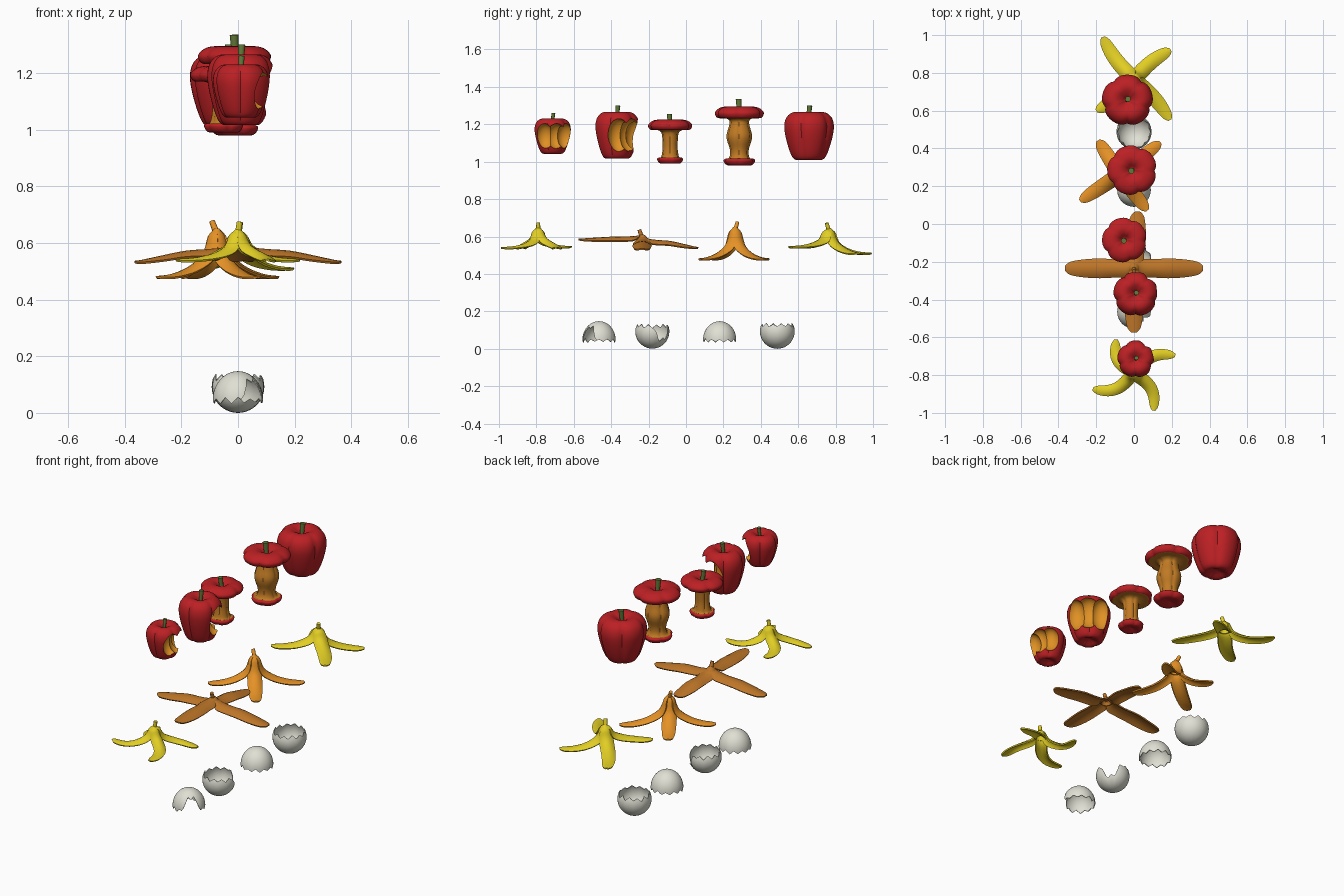
import bpy, bmesh, math, random
from mathutils import Vector

if "Cube" in bpy.data.objects:
    bpy.data.objects.remove(bpy.data.objects["Cube"])
random.seed(4)


def mat(name, r, g, b):
    m = bpy.data.materials.new(name)
    lin = [(c / 255 / 12.92) if c < 10 else ((c / 255 + 0.055) / 1.055) ** 2.4 for c in (r, g, b)]
    m.diffuse_color = (*lin, 1)
    m.use_nodes = True
    m.node_tree.nodes["Principled BSDF"].inputs["Base Color"].default_value = m.diffuse_color
    return m


RED = mat("apple red", 188, 32, 36)
FLESH = mat("bitten flesh", 224, 145, 36)
CORE = mat("core flesh", 192, 122, 36)
STEM = mat("stem green", 98, 122, 56)
YELLOW = mat("yellow peel", 226, 206, 36)
ORANGE = mat("orange peel", 230, 146, 38)
BROWN = mat("brown peel", 190, 118, 40)
SHELL = mat("eggshell white", 224, 224, 212)


def finish(bm, name, mats, thick=0.0, angle=40):
    me = bpy.data.meshes.new(name)
    bm.to_mesh(me)
    bm.free()
    ob = bpy.data.objects.new(name, me)
    bpy.context.collection.objects.link(ob)
    for m in mats:
        me.materials.append(m)
    bpy.ops.object.select_all(action='DESELECT')
    ob.select_set(True)
    bpy.context.view_layer.objects.active = ob
    if thick:
        s = ob.modifiers.new("thickness", 'SOLIDIFY')
        s.thickness, s.offset = thick, 0
        bpy.ops.object.modifier_apply(modifier=s.name)
    bpy.ops.object.shade_smooth_by_angle(angle=math.radians(angle))
    return ob


def spline(rows, n=4):
    """Catmull-Rom through rows of equal-length tuples."""
    out = []
    for i in range(len(rows) - 1):
        a, b, c, d = (rows[max(0, min(len(rows) - 1, i + k))] for k in (-1, 0, 1, 2))
        for k in range(n):
            t = k / n
            out.append(tuple(0.5 * (2 * q + (r - p) * t + (2 * p - 5 * q + 4 * r - s) * t * t
                                    + (3 * q - p - 3 * r + s) * t ** 3) for p, q, r, s in zip(a, b, c, d)))
    return out + [rows[-1]]


def lathe(bm, rows, x, y, lobe=0.0, spin=0.0, seg=50, mat_rule=None):
    rings = []
    for r, z in rows:
        if r < 1e-4:
            rings.append([bm.verts.new((x, y, z))] * seg)
            continue
        ring = []
        for k in range(seg):
            a = 2 * math.pi * k / seg
            q = r * (1 - lobe * (1 - abs(math.cos(2.5 * a))) ** 2)
            ring.append(bm.verts.new((x + q * math.cos(a + spin), y + q * math.sin(a + spin), z)))
        rings.append(ring)
    for i in range(len(rings) - 1):
        for k in range(seg):
            j = (k + 1) % seg
            vs = list(dict.fromkeys((rings[i][k], rings[i + 1][k], rings[i + 1][j], rings[i][j])))
            f = bm.faces.new(vs)
            if mat_rule:
                f.material_index = mat_rule(i)
    bmesh.ops.recalc_face_normals(bm, faces=bm.faces)


def stalk(name, base, top, r0, r1, m):
    bm = bmesh.new()
    d = Vector(top) - Vector(base)
    res = bmesh.ops.create_cone(bm, cap_ends=True, segments=12, radius1=r0, radius2=r1, depth=d.length)
    bmesh.ops.rotate(bm, verts=res['verts'], matrix=d.to_track_quat('Z', 'Y').to_matrix())
    bmesh.ops.translate(bm, verts=res['verts'], vec=(Vector(base) + Vector(top)) / 2)
    finish(bm, name, [m])


# ---- apples: whole and bitten ----
APPLE = [(0, .87), (.1, .89), (.25, .95), (.48, 1), (.72, .98), (.92, .88), (1, .72), (.96, .52),
         (.84, .28), (.7, .09), (.57, .01), (.42, 0), (.2, .05), (0, .08)]


def apple(name, x, y, R, z0, z1, stem_top, bite=None, spin=0.3):
    H = z1 - z0
    bm = bmesh.new()
    lathe(bm, [(max(0, r) * R * 1.02, z0 + z * H) for r, z in spline(APPLE)], x, y, .10, spin)
    ob = finish(bm, name, [RED, FLESH])
    stalk(name + "_stem", (x, y, z0 + .86 * H), (x + .003, y + .006, stem_top), R * .08, R * .11, STEM)
    if bite is None:
        return
    # three overlapping tooth scoops
    for off, rad in ((-42, .50), (42, .50), (0, .56)):
        a = math.radians(bite + off)
        cb = bmesh.new()
        bmesh.ops.create_uvsphere(cb, u_segments=32, v_segments=20, radius=1)
        bmesh.ops.scale(cb, vec=(R * rad, R * rad, H * .36), verts=cb.verts)
        bmesh.ops.translate(cb, vec=(x + .9 * R * math.cos(a), y + .9 * R * math.sin(a), z0 + .5 * H), verts=cb.verts)
        for f in cb.faces:
            f.material_index = 1
        cutter = finish(cb, "scoop_cutter", [RED, FLESH])
        cutter.hide_render = True
        bpy.context.view_layer.objects.active = ob
        m = ob.modifiers.new("bite", 'BOOLEAN')
        m.operation, m.solver, m.object = 'DIFFERENCE', 'EXACT', cutter
        bpy.ops.object.modifier_apply(modifier=m.name)
        bpy.data.objects.remove(cutter)
    bpy.ops.object.select_all(action='DESELECT')
    ob.select_set(True)
    bpy.ops.object.shade_smooth_by_angle(angle=math.radians(35))


apple("bitten_apple_small", .01, -.715, .097, 1.043, 1.23, 1.26, 15)
apple("bitten_apple_large", .01, -.37, .117, 1.017, 1.265, 1.30, 48)
apple("whole_apple", -.035, .655, .133, 1.01, 1.265, 1.30)


# ---- apple cores: lobed top cap, core column, bottom cap ----
def core(name, x, y, R, z0, z1, stem_top, cap, rb, foot, column):
    top = [(0, z1 - .03), (R * .12, z1 - .026), (R * .3, z1 - .008), (R * .52, z1), (R * .8, z1 - cap * .12),
           (R * .98, z1 - cap * .45), (R * .98, z1 - cap * .75), (R * .86, z1 - cap)]
    bot = [(rb * .88, z0 + foot), (rb, z0 + foot * .75), (rb * .9, z0 + foot * .25), (rb * .7, z0),
           (rb * .4, z0 + .004), (0, z0 + .012)]
    lo, hi = z0 + foot, z1 - cap
    mid = [(r, lo + (hi - lo) * f) for r, f in column]
    n, a, b = 4, len(top) - 1, len(top) + len(mid)
    rows = [(max(0, r), z) for r, z in spline(top + mid + bot, n)]
    bm = bmesh.new()
    lathe(bm, rows, x, y, .10, .6, mat_rule=lambda i: 1 if a * n <= i < b * n else 0)
    finish(bm, name, [RED, CORE])
    stalk(name + "_stem", (x, y, z1 - .035), (x - .004, y - .004, stem_top), R * .09, R * .12, STEM)


core("apple_core_small", -.05, -.085, .119, .99, 1.225, 1.255, .055, .07, .032,
     [(.07, 1.0), (.047, .9), (.041, .6), (.040, .35), (.045, .1), (.052, .0)])
core("apple_core_large", -.01, .285, .132, .98, 1.295, 1.335, .062, .085, .036,
     [(.075, 1.0), (.053, .93), (.056, .8), (.068, .6), (.066, .45), (.052, .25), (.050, .1), (.06, .0)])


# ---- fruit peels: four arched strips draped from a stem ----
# rows: fraction of reach, fraction of height, half width, sag of the edges
DRAPED = [(.03, 1, .011, .005), (.10, .88, .027, .012), (.155, .62, .037, .02), (.24, .42, .038, .022),
          (.45, .2, .037, .016), (.7, .06, .034, .010), (.9, .01, .026, .006), (1, 0, .008, .002)]
FLAT = [(.03, 1, .011, .004), (.07, .8, .026, .01), (.14, .66, .046, .02), (.28, .58, .046, .022),
        (.5, .5, .05, .02), (.72, .28, .046, .016), (.92, .06, .034, .008), (1, 0, .012, .002)]


def peel(name, x, y, top, stem_tip, legs, rows, m, wide=1.0, bend=0.0):
    bm = bmesh.new()
    C = Vector((x, y, 0))
    for tx, ty, tz in legs:
        d = Vector((tx, ty, 0))
        L = d.length
        d.normalize()
        p = Vector((-d.y, d.x, 0))
        smp = spline(rows, 3)
        pts = [C + d * (f * L) + p * (bend * math.sin(math.pi * max(0, f - .03))) + Vector((0, 0, tz + (top - tz) * h))
               for f, h, w, s in smp]
        prev = None
        for i, (f, h, w, s) in enumerate(smp):
            t = (pts[min(i + 1, len(pts) - 1)] - pts[max(i - 1, 0)]).normalized()
            side = Vector((-t.y, t.x, 0)).normalized()
            nrm = t.cross(side)
            ring = [bm.verts.new(pts[i] + side * (w * wide * u) - nrm * (s * u * u))
                    for u in (-1, -.75, -.4, 0, .4, .75, 1)]
            if prev:
                for k in range(6):
                    bm.faces.new((prev[k], ring[k], ring[k + 1], prev[k + 1]))
            prev = ring
    # hood joining the strips under the stem
    hb = (top - legs[0][2]) * .4
    lathe(bm, [(.006, top + .004), (.014, top - .1 * hb), (.024, top - .45 * hb), (.031, top - hb)], x, y, seg=20)
    finish(bm, name, [m], .008, 50)
    stalk(name + "_stem", (x, y, top - .012), stem_tip, .012, .010, m)


peel("yellow_peel_front", 0, -.79, .642, (.006, -.79, .675),
     [(-.09, .18, .545), (.22, .09, .54), (-.22, -.08, .54), (.10, -.20, .54)], DRAPED, YELLOW, .82, .045)
peel("brown_peel", 0, -.235, .605, (.0, -.25, .637),
     [(.365, 0, .533), (-.365, 0, .533), (.02, .30, .54), (0, -.34, .585)], FLAT, BROWN)
peel("orange_peel", -.075, .262, .645, (-.092, .275, .677),
     [(-.21, -.14, .48), (-.115, .18, .48), (.215, .17, .48), (.145, -.19, .48)], DRAPED, ORANGE)
peel("yellow_peel_back", 0, .765, .638, (.008, .752, .673),
     [(-.165, .225, .51), (.195, .155, .51), (.19, -.215, .545), (-.2, -.165, .545)], DRAPED, YELLOW, 1.0, .015)


# ---- eggshell halves with broken rims ----
def shell(name, y, R, zc, k, rim, jag, notch=None, depth=0, span=38):
    """k is the signed height ratio: positive for a dome, negative for a cup."""
    seg, n = 48, 12
    bm = bmesh.new()
    peaks = [rim + (jag if i % 2 else -jag) * random.uniform(.4, 1) for i in range(24)]
    pole = bm.verts.new((0, y, zc + R * k))
    cols = []
    for c in range(seg):
        a = 2 * math.pi * c / seg
        T = peaks[c // 2] if c % 2 == 0 else (peaks[c // 2] + peaks[(c // 2 + 1) % 24]) / 2
        if notch is not None:
            off = abs((math.degrees(a) - notch + 180) % 360 - 180)
            T -= depth * max(0, min(1, (span - off) / (span * .6)))
        T = math.radians(T)
        cols.append([bm.verts.new((R * math.sin(T * i / n) * math.cos(a), y + R * math.sin(T * i / n) * math.sin(a),
                                   zc + R * k * math.cos(T * i / n))) for i in range(1, n + 1)])
    for c in range(seg):
        p, q = cols[c], cols[(c + 1) % seg]
        bm.faces.new((pole, p[0], q[0]))
        for i in range(n - 1):
            bm.faces.new((p[i], p[i + 1], q[i + 1], q[i]))
    bmesh.ops.recalc_face_normals(bm, faces=bm.faces)
    finish(bm, name, [SHELL], .004, 50)


shell("shell_dome_front", -.465, .087, .047, 1.13, 92, 7, -45, 45)
shell("shell_cup_front", -.18, .089, .092, -1, 110, 8, 40, 48)
shell("shell_dome_back", .18, .087, .047, 1.13, 92, 7)
shell("shell_cup_back", .488, .091, .093, -1, 111, 8)
